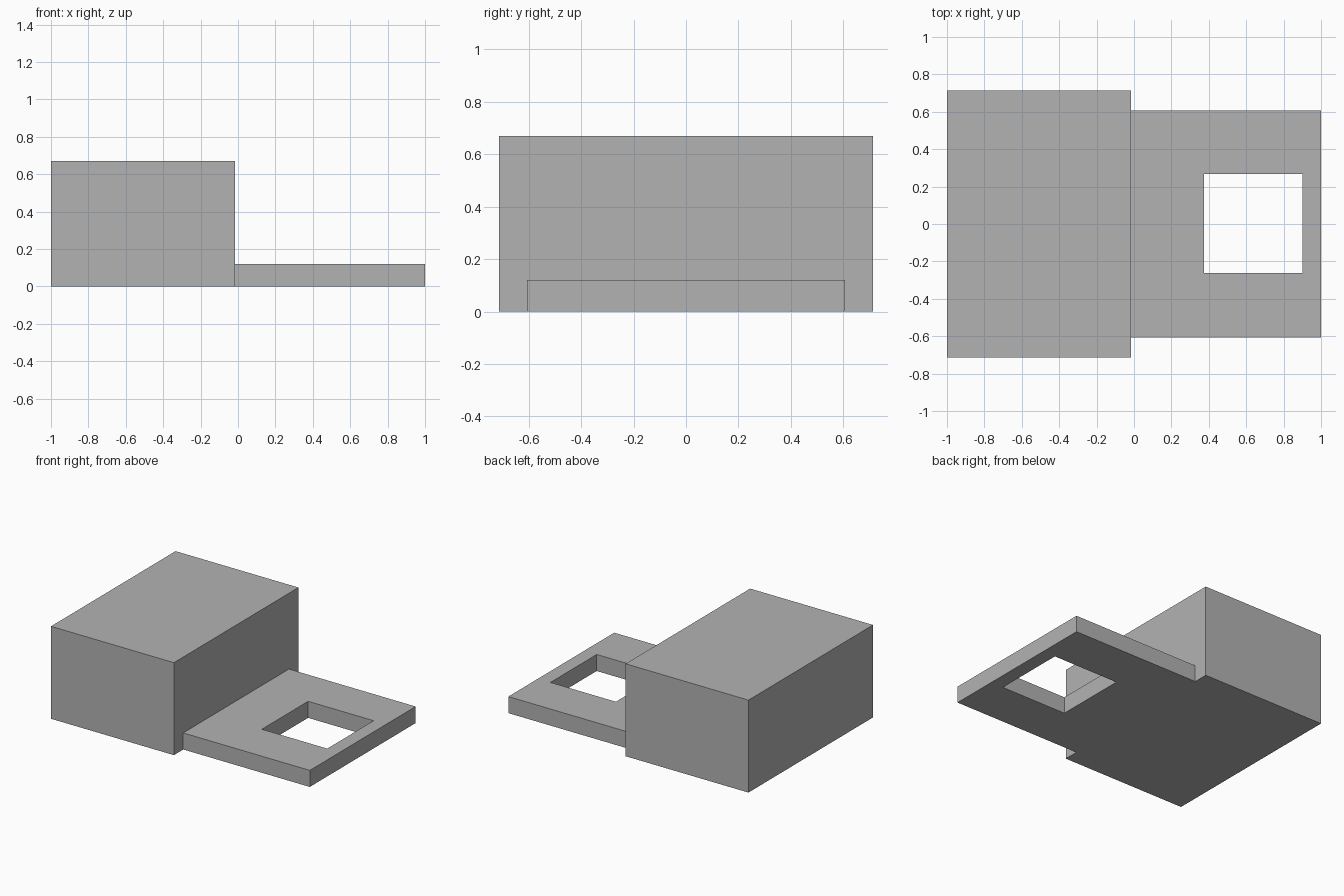
import bpy
from mathutils import Vector

cube = bpy.data.objects.get("Cube")
if cube:
    bpy.data.objects.remove(cube, do_unlink=True)

# Single flat grey
grey = bpy.data.materials.new("light_grey")
grey.use_nodes = True
colour = (0.45, 0.45, 0.45, 1)
grey.diffuse_color = colour
grey.node_tree.nodes["Principled BSDF"].inputs["Base Color"].default_value = colour


def box(name, low, high):
    """Add a box spanning two opposite corners."""
    low, high = Vector(low), Vector(high)
    bpy.ops.mesh.primitive_cube_add(size=1, location=(low + high) / 2)
    obj = bpy.context.object
    obj.name = name
    obj.scale = high - low
    bpy.ops.object.transform_apply(location=False, rotation=False, scale=True)
    obj.data.materials.append(grey)
    return obj


JOIN_X = -0.015

# Tall block and the low slab beside it
box("tall_block", (-1, -0.713, 0), (JOIN_X, 0.713, 0.67))
slab = box("low_slab", (JOIN_X, -0.606, 0), (1, 0.606, 0.12))

# Square opening through the slab
cutter = box("opening_cutter", (0.375, -0.263, -0.1), (0.9, 0.267, 0.3))
cutter.hide_render = True
cutter.hide_viewport = True
cut = slab.modifiers.new("opening", "BOOLEAN")
cut.operation = "DIFFERENCE"
cut.solver = "EXACT"
cut.object = cutter
